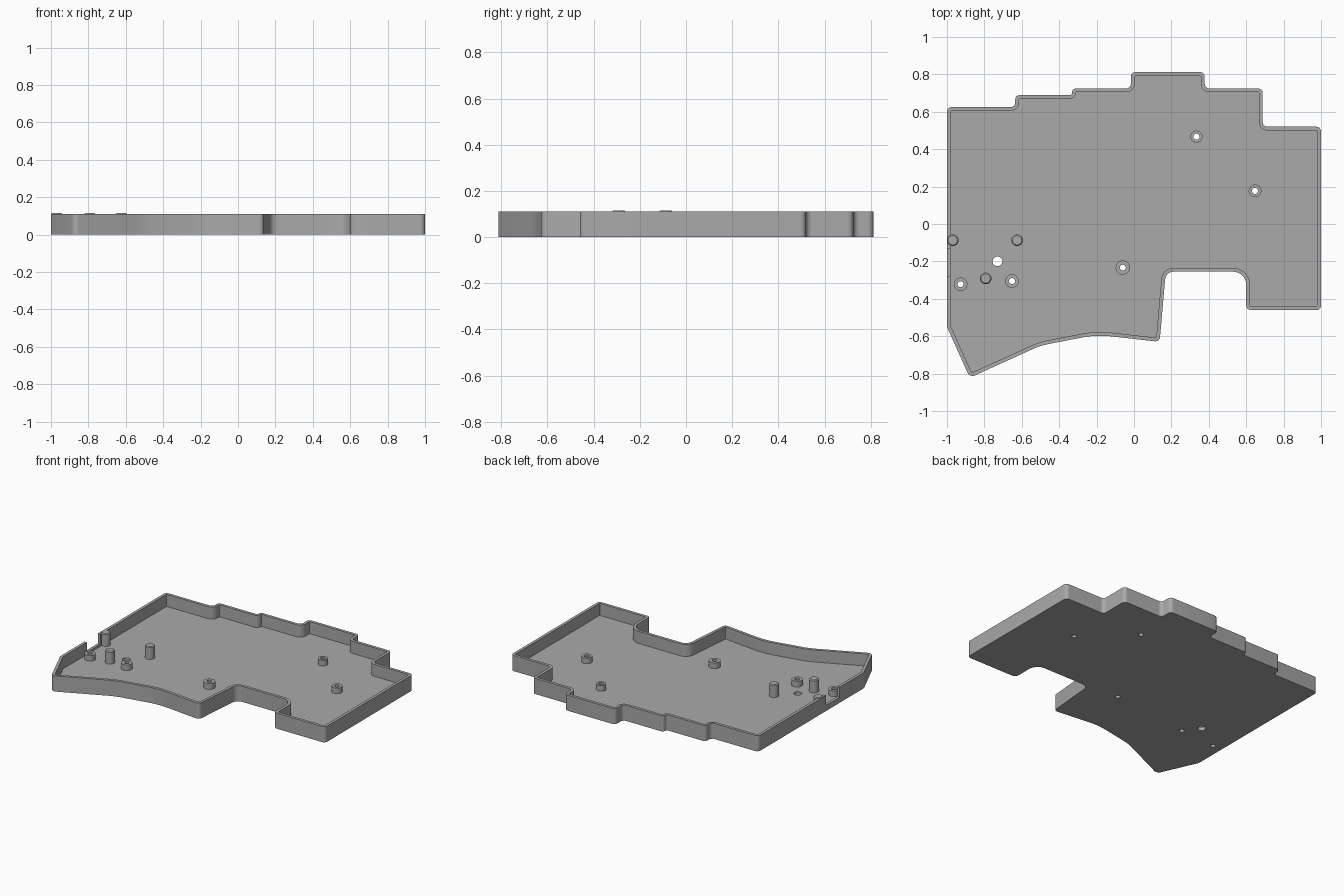
import bpy, bmesh, math
from mathutils import Vector

if "Cube" in bpy.data.objects:
    bpy.data.objects.remove(bpy.data.objects["Cube"], do_unlink=True)

HEIGHT, FLOOR, WALL = 0.11, 0.025, 0.02

grey = bpy.data.materials.new("plain_grey")
grey.use_nodes = True
color = (0.4, 0.4, 0.4, 1)
grey.diffuse_color = color
grey.node_tree.nodes["Principled BSDF"].inputs["Base Color"].default_value = color


def fillet(corners, steps=7):
    """Round each (x, y, radius) corner with a tangent arc."""
    out = []
    for i, (x, y, r) in enumerate(corners):
        p = Vector((x, y))
        a = (Vector(corners[i - 1][:2]) - p).normalized()
        b = (Vector(corners[(i + 1) % len(corners)][:2]) - p).normalized()
        half = a.angle(b) / 2
        centre = p + (a + b).normalized() * (r / math.sin(half))
        start = p + a * (r / math.tan(half)) - centre
        end = p + b * (r / math.tan(half)) - centre
        sweep = start.angle_signed(end)
        for k in range(steps + 1):
            t = -sweep * k / steps
            c, s = math.cos(t), math.sin(t)
            out.append(centre + Vector((start.x * c - start.y * s, start.x * s + start.y * c)))
    return out


def inset(pts, d):
    """Move a counter-clockwise outline inwards by d."""
    out = []
    for i, p in enumerate(pts):
        e1 = (p - pts[i - 1]).normalized()
        e2 = (pts[(i + 1) % len(pts)] - p).normalized()
        n1, n2 = Vector((-e1.y, e1.x)), Vector((-e2.y, e2.x))
        out.append(p + (n1 + n2) * (d / (1 + n1.dot(n2))))
    return out


def finish(name, bm):
    bmesh.ops.recalc_face_normals(bm, faces=bm.faces)
    mesh = bpy.data.meshes.new(name)
    bm.to_mesh(mesh)
    bm.free()
    mesh.materials.append(grey)
    ob = bpy.data.objects.new(name, mesh)
    bpy.context.collection.objects.link(ob)
    return ob


def prism(name, pts, z0, z1):
    bm = bmesh.new()
    face = bm.faces.new([bm.verts.new((p[0], p[1], z0)) for p in pts])
    top = bmesh.ops.extrude_face_region(bm, geom=[face])["geom"]
    bmesh.ops.translate(bm, vec=(0, 0, z1 - z0),
                        verts=[v for v in top if isinstance(v, bmesh.types.BMVert)])
    return finish(name, bm)


def circle(x, y, r, n=32):
    return [(x + r * math.cos(2 * math.pi * i / n), y + r * math.sin(2 * math.pi * i / n))
            for i in range(n)]


def lathe(name, x, y, profile, closed, n=32):
    """Turn an (r, z) profile about the vertical axis; open profiles get caps."""
    bm = bmesh.new()
    rings = [[bm.verts.new((*p, z)) for p in circle(x, y, r, n)] for r, z in profile]
    for j in range(len(rings) if closed else len(rings) - 1):
        lo, hi = rings[j], rings[(j + 1) % len(rings)]
        for i in range(n):
            k = (i + 1) % n
            bm.faces.new((lo[i], lo[k], hi[k], hi[i]))
    if not closed:
        bm.faces.new(rings[0])
        bm.faces.new(rings[-1])
    return finish(name, bm)


def activate(ob):
    bpy.ops.object.select_all(action='DESELECT')
    ob.select_set(True)
    bpy.context.view_layer.objects.active = ob


def cut(ob, cutter):
    mod = ob.modifiers.new("cut", 'BOOLEAN')
    mod.operation = 'DIFFERENCE'
    mod.solver = 'EXACT'
    mod.object = cutter
    activate(ob)
    bpy.ops.object.modifier_apply(modifier=mod.name)
    bpy.data.objects.remove(cutter, do_unlink=True)


# Tray outline, counter-clockwise corners with rounding radius
corners = [
    (-1, 0.625, 0.025), (-1, -0.55, 0.03), (-0.878, -0.822, 0.03),
    (-0.5, -0.65, 0.4), (-0.2, -0.592, 0.5), (0.137, -0.63, 0.025),
    (0.17, -0.255, 0.045), (0.6, -0.255, 0.07), (0.6, -0.46, 0.025),
    (1, -0.46, 0.025), (1, 0.52, 0.025), (0.688, 0.52, 0.025),
    (0.688, 0.725, 0.025), (0.378, 0.725, 0.025), (0.378, 0.812, 0.025),
    (-0.017, 0.812, 0.025), (-0.017, 0.725, 0.025), (-0.332, 0.725, 0.023),
    (-0.332, 0.69, 0.01), (-0.635, 0.69, 0.025), (-0.635, 0.625, 0.025),
]
outline = fillet(corners)

# Standoffs as (x, y, radius)
standoffs = [(-0.927, -0.322, 0.036), (-0.652, -0.305, 0.036), (-0.06, -0.233, 0.038),
             (0.334, 0.467, 0.032), (0.647, 0.177, 0.034)]
BORE = 0.016

# Tray body: hollow interior, cable notch in the side wall, floor holes
tray = prism("tray", outline, 0, HEIGHT)
cut(tray, prism("cavity", inset(outline, WALL), FLOOR, HEIGHT + 0.1))
notch = [(-1.1, -0.28), (-0.975, -0.28), (-0.975, -0.13), (-1.1, -0.13)]
cut(tray, prism("notch", notch, 0.04, HEIGHT + 0.1))
for x, y, r in standoffs + [(-0.73, -0.2, 0)]:
    cut(tray, prism("hole", circle(x, y, BORE if r else 0.026), -0.1, 0.06))

# Screw standoffs
parts = [tray]
for i, (x, y, r) in enumerate(standoffs):
    ring = [(BORE, FLOOR - 0.005), (r, FLOOR - 0.005), (r, 0.065), (BORE, 0.065)]
    parts.append(lathe(f"standoff_{i + 1}", x, y, ring, True))

# Tall support pegs with a small chamfer
for i, (x, y) in enumerate([(-0.969, -0.087), (-0.625, -0.087), (-0.793, -0.291)]):
    r = 0.031
    peg = [(r, FLOOR - 0.005), (r, 0.108), (r - 0.006, 0.114)]
    parts.append(lathe(f"support_peg_{i + 1}", x, y, peg, False))

for ob in parts:
    activate(ob)
    bpy.ops.object.shade_smooth_by_angle(angle=math.radians(30))
